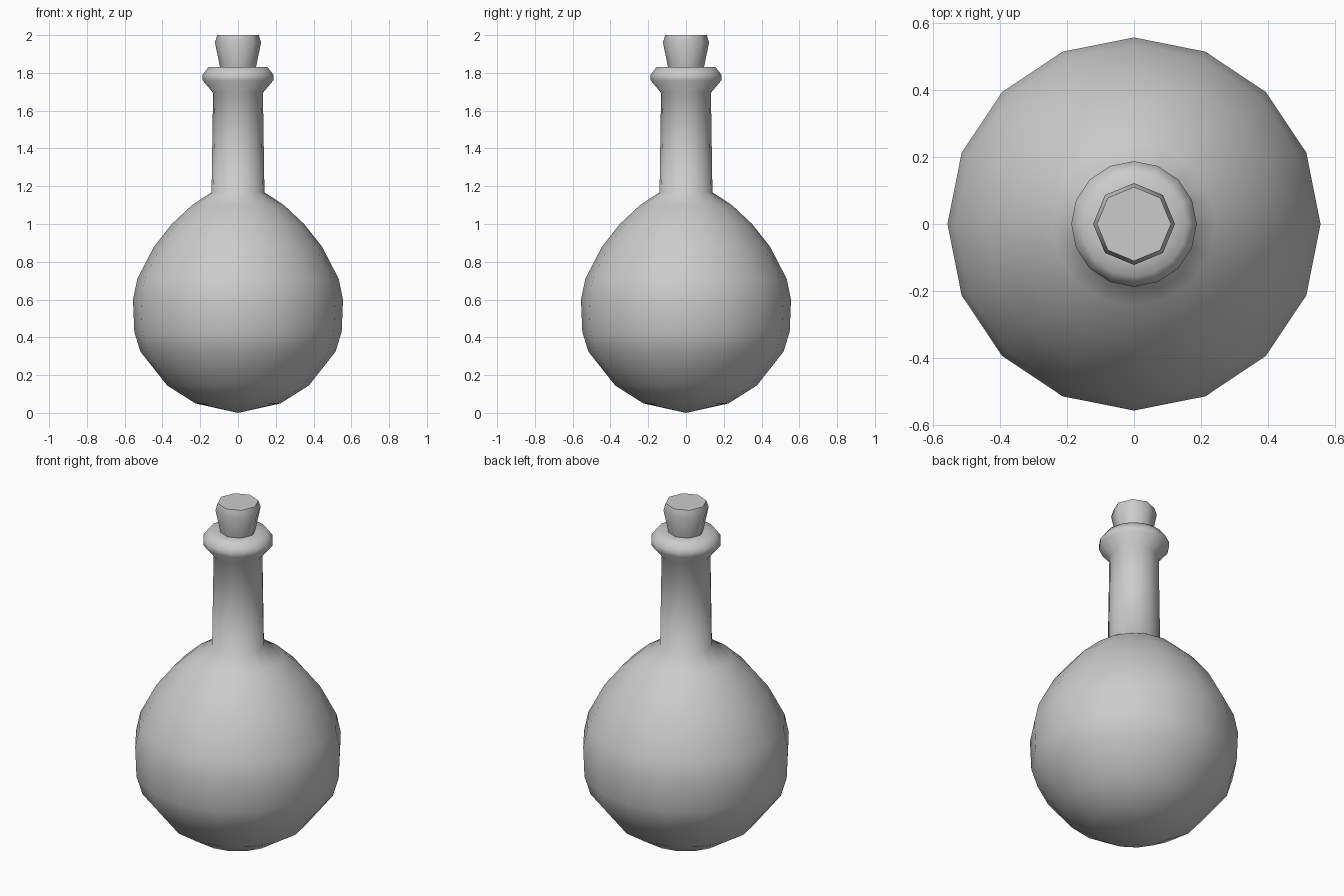
import bpy, bmesh, math

if "Cube" in bpy.data.objects:
    bpy.data.objects.remove(bpy.data.objects["Cube"])


def lathe(name, profile, sides):
    """Revolve (radius, height) points around z; radius 0 makes a pole."""
    bm = bmesh.new()
    rings = []
    for r, z in profile:
        if r == 0:
            rings.append([bm.verts.new((0, 0, z))] * sides)
        else:
            rings.append([bm.verts.new((r * math.cos(math.tau * i / sides),
                                        r * math.sin(math.tau * i / sides), z))
                          for i in range(sides)])
    for a, b in zip(rings, rings[1:]):
        for i in range(sides):
            j = (i + 1) % sides
            bm.faces.new(list(dict.fromkeys((a[i], a[j], b[j], b[i]))))
    bmesh.ops.recalc_face_normals(bm, faces=bm.faces)
    mesh = bpy.data.meshes.new(name)
    bm.to_mesh(mesh)
    bm.free()
    obj = bpy.data.objects.new(name, mesh)
    bpy.context.collection.objects.link(obj)
    bpy.ops.object.select_all(action='DESELECT')
    obj.select_set(True)
    bpy.context.view_layer.objects.active = obj
    bpy.ops.object.shade_smooth_by_angle(angle=math.radians(60))
    return obj


# Round flask with straight neck and flared lip
lathe("flask", [(0, 0), (0.225, 0.05), (0.375, 0.145), (0.517, 0.325),
                (0.549, 0.43), (0.556, 0.60), (0.533, 0.71), (0.445, 0.88),
                (0.35, 1.00), (0.243, 1.10), (0.14, 1.168), (0.132, 1.695),
                (0.187, 1.76), (0.187, 1.79), (0.157, 1.83), (0.09, 1.83),
                (0, 1.83)], 16)

# Tapered eight-sided stopper
lathe("stopper", [(0, 1.80), (0.088, 1.80), (0.095, 1.83), (0.122, 1.96),
                  (0.11, 2.0), (0, 2.0)], 8)
